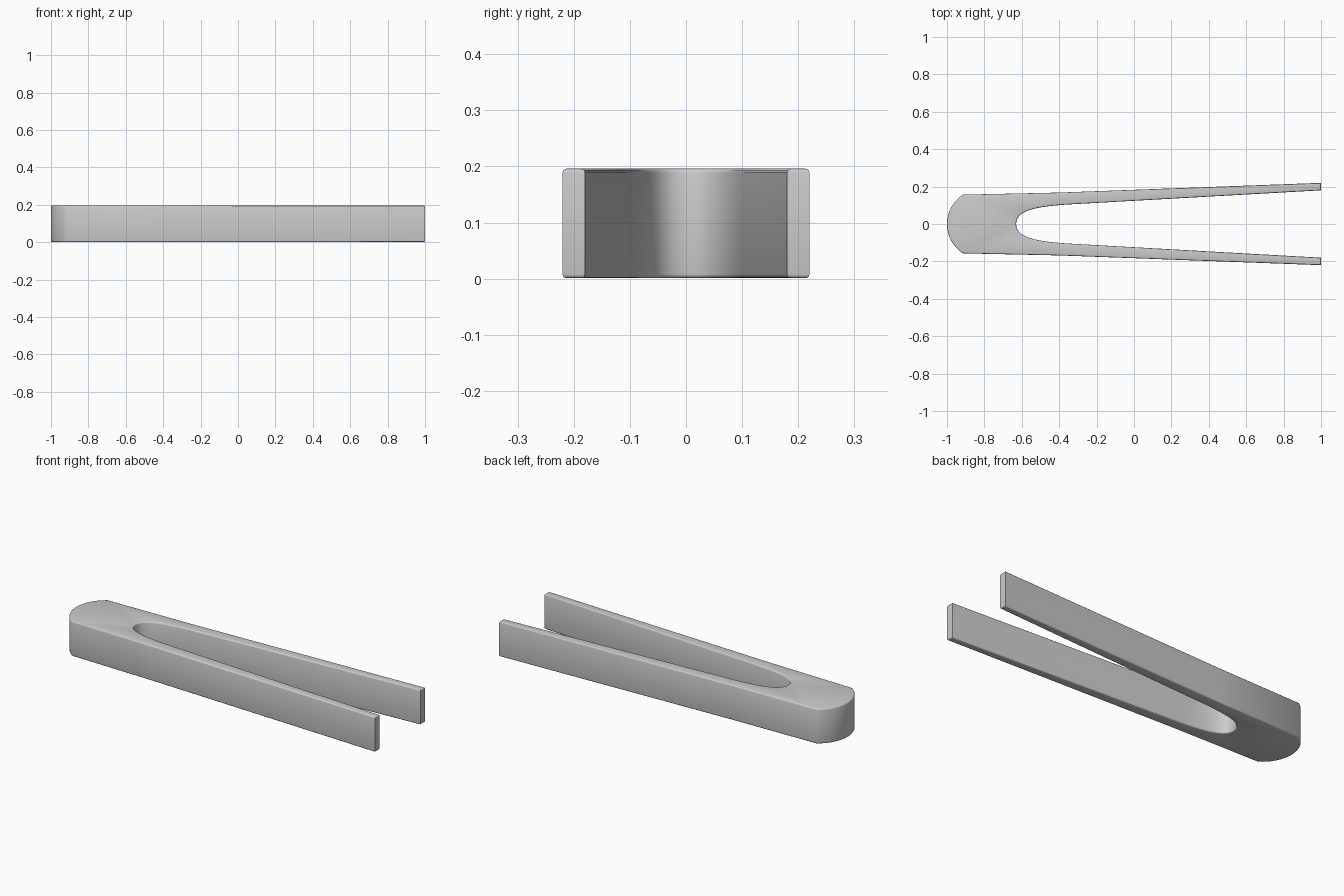
import bpy, bmesh, math
from mathutils import Vector
from mathutils.geometry import interpolate_bezier

if "Cube" in bpy.data.objects:
    bpy.data.objects.remove(bpy.data.objects["Cube"])

BOTTOM, TOP = 0.001, 0.196

# Half outline (y >= 0): rounded head, outer side, tip, inner slot
R, CX, A = 0.187, -0.813, math.radians(57)
half = [(CX - R * math.cos(A * i / 8), R * math.sin(A * i / 8)) for i in range(9)]
half += [(-0.4, 0.168), (1.0, 0.22), (1.0, 0.18)]
slot = interpolate_bezier(Vector((-0.36, 0.104)), Vector((-0.52, 0.092)),
                          Vector((-0.63, 0.075)), Vector((-0.63, 0)), 15)
half += [(p.x, p.y) for p in slot]

# Mirror to a closed outline and extrude upward
outline = half + [(x, -y) for x, y in half[-2:0:-1]]
bm = bmesh.new()
base = bm.faces.new([bm.verts.new((x, y, BOTTOM)) for x, y in outline])
ext = bmesh.ops.extrude_face_region(bm, geom=[base])
bmesh.ops.translate(bm, vec=(0, 0, TOP - BOTTOM),
                    verts=[g for g in ext["geom"] if isinstance(g, bmesh.types.BMVert)])
bmesh.ops.recalc_face_normals(bm, faces=bm.faces)

# Soften the top and bottom rims
rims = [e for e in bm.edges if abs(e.verts[0].co.z - e.verts[1].co.z) < 1e-5]
bmesh.ops.bevel(bm, geom=rims, offset=0.007, offset_type='OFFSET', segments=3,
                profile=0.5, affect='EDGES', clamp_overlap=True)
bmesh.ops.triangulate(bm, faces=[f for f in bm.faces if len(f.verts) > 4])

mesh = bpy.data.meshes.new("tongs_body")
bm.to_mesh(mesh)
bm.free()
body = bpy.data.objects.new("tongs_body", mesh)
bpy.context.collection.objects.link(body)
bpy.context.view_layer.objects.active = body
body.select_set(True)
bpy.ops.object.shade_smooth_by_angle(angle=math.radians(35))
